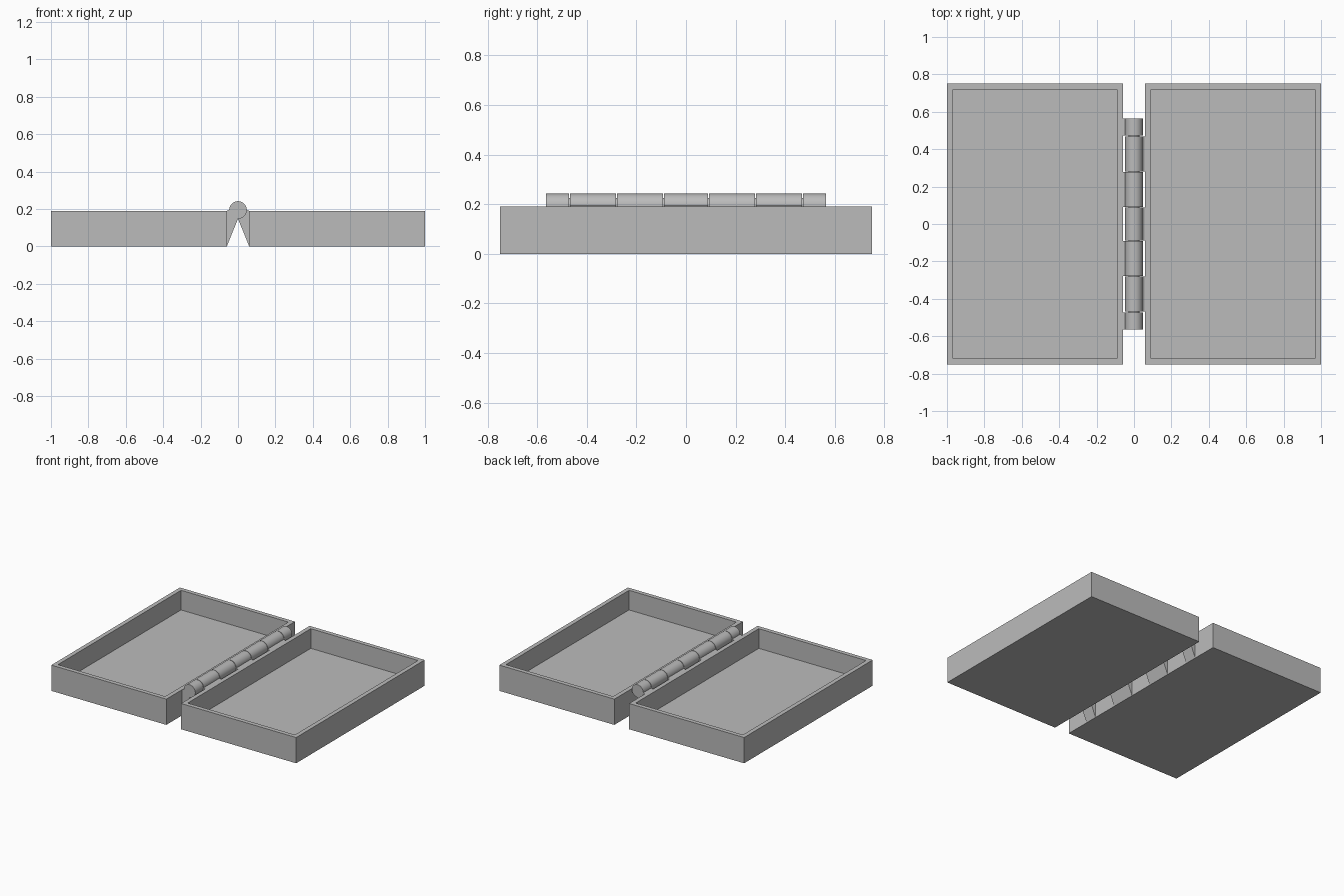
import bpy, bmesh, math
from mathutils import Vector

cube = bpy.data.objects.get("Cube")
if cube:
    bpy.data.objects.remove(cube, do_unlink=True)

grey = bpy.data.materials.new("plain grey")
grey.use_nodes = True
GREY = (0.5, 0.5, 0.5, 1)
grey.diffuse_color = GREY
grey.node_tree.nodes["Principled BSDF"].inputs["Base Color"].default_value = GREY

HEIGHT, WALL, INNER_X = 0.19, 0.045, 0.06
HALF_DEPTH = 0.75
PIVOT_Z, RADIUS, GAP = 0.195, 0.047, 0.002


def finish(name, bm, smooth=False):
    bmesh.ops.recalc_face_normals(bm, faces=bm.faces)
    mesh = bpy.data.meshes.new(name)
    bm.to_mesh(mesh)
    bm.free()
    mesh.materials.append(grey)
    obj = bpy.data.objects.new(name, mesh)
    bpy.context.collection.objects.link(obj)
    if smooth:
        bpy.ops.object.select_all(action='DESELECT')
        obj.select_set(True)
        bpy.context.view_layer.objects.active = obj
        bpy.ops.object.shade_smooth_by_angle(angle=math.radians(30))
    return obj


def extrude_profile(name, points, y0, y1):
    """Prism along y from an outline in x and z."""
    bm = bmesh.new()
    face = bm.faces.new([bm.verts.new((x, y0, z)) for x, z in points])
    result = bmesh.ops.extrude_face_region(bm, geom=[face], use_keep_orig=True)
    moved = [v for v in result["geom"] if isinstance(v, bmesh.types.BMVert)]
    bmesh.ops.translate(bm, verts=moved, vec=(0, y1 - y0, 0))
    return finish(name, bm, smooth=True)


def tray(name, side):
    """Open box with an even wall and floor."""
    bm = bmesh.new()
    bmesh.ops.create_cube(bm, size=1)
    bmesh.ops.scale(bm, verts=bm.verts, vec=(1 - INNER_X, 2 * HALF_DEPTH, HEIGHT))
    bmesh.ops.translate(bm, verts=bm.verts,
                        vec=(side * (1 + INNER_X) / 2, 0, HEIGHT / 2))
    top = max(bm.faces, key=lambda f: f.calc_center_median().z)
    bmesh.ops.inset_region(bm, faces=[top], thickness=WALL)
    bottom = bmesh.ops.extrude_face_region(bm, geom=[top])
    verts = [v for v in bottom["geom"] if isinstance(v, bmesh.types.BMVert)]
    bmesh.ops.translate(bm, verts=verts, vec=(0, 0, WALL - HEIGHT))
    if top.is_valid:
        bmesh.ops.delete(bm, geom=[top], context='FACES')
    finish(name, bm)


def knuckle_outline(side):
    """Barrel with a tapering arm that meets the tray wall."""
    arc = [(RADIUS * math.cos(math.radians(a)),
            PIVOT_Z + RADIUS * math.sin(math.radians(a)))
           for a in range(0, 271, 6)]
    outline = [(INNER_X, 0), (INNER_X, HEIGHT)] + arc
    return [(side * x, z) for x, z in outline]


# Trays
tray("left_tray", 1)
tray("right_tray", -1)

# Interleaved hinge knuckles
stops = [-0.565, -0.47, -0.28, -0.09, 0.09, 0.28, 0.47, 0.565]
for i, (y0, y1) in enumerate(zip(stops, stops[1:])):
    side = 1 if i % 2 else -1
    start = y0 if i == 0 else y0 + GAP
    end = y1 if i == len(stops) - 2 else y1 - GAP
    extrude_profile(f"hinge_knuckle_{i + 1}", knuckle_outline(side), start, end)

# Pin through the barrel
pin = [(0.03 * math.cos(math.tau * k / 24), PIVOT_Z + 0.03 * math.sin(math.tau * k / 24))
       for k in range(24)]
extrude_profile("hinge_pin", pin, -0.55, 0.55)
